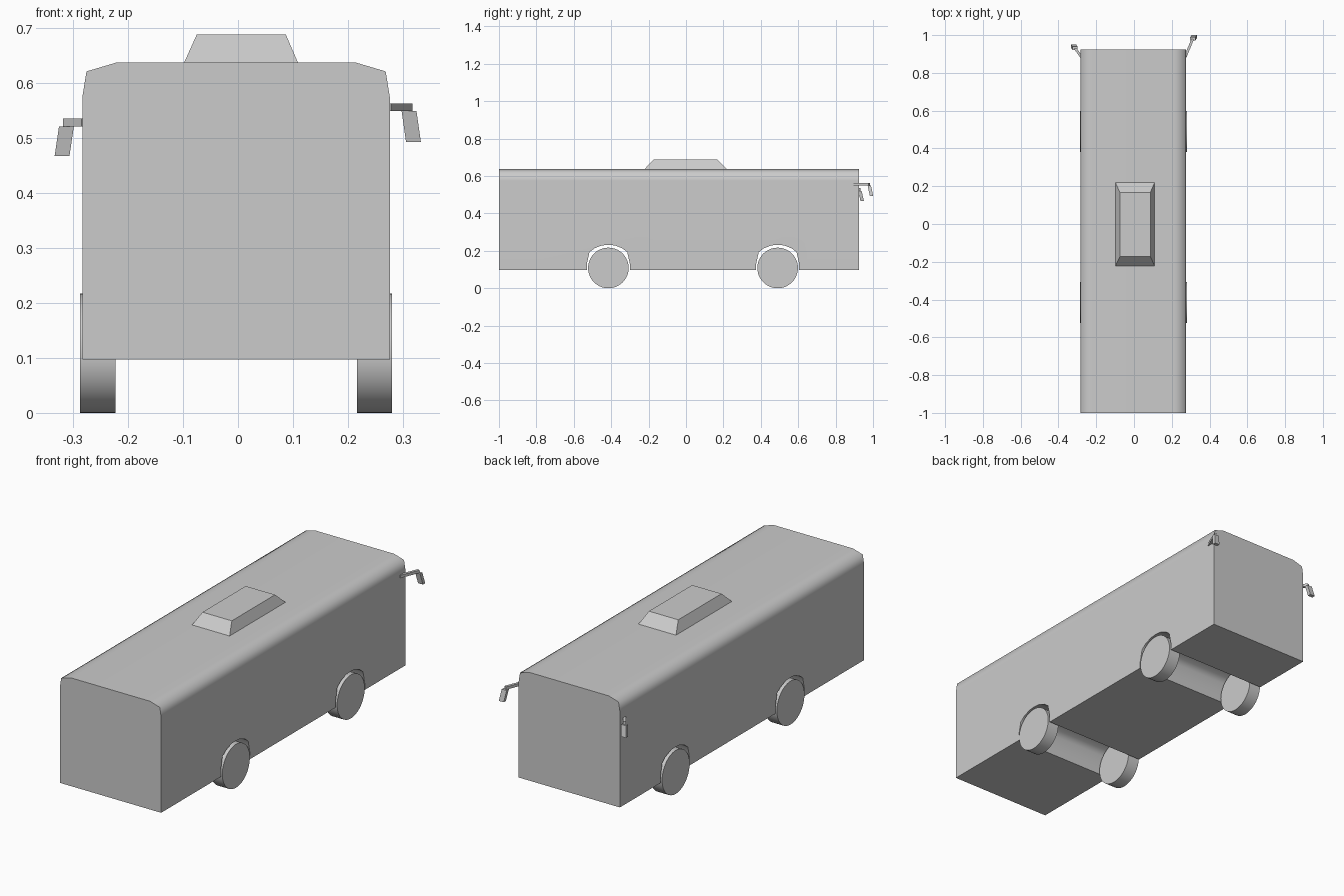
import bpy
import bmesh
from math import radians
from mathutils import Vector

if "Cube" in bpy.data.objects:
    bpy.data.objects.remove(bpy.data.objects["Cube"])

grey = bpy.data.materials.new("plain grey")
grey.use_nodes = True
colour = (0.6, 0.6, 0.6, 1)
grey.diffuse_color = colour
grey.node_tree.nodes["Principled BSDF"].inputs["Base Color"].default_value = colour


def loft(name, loops, smooth=None):
    """Solid skinned through equally long loops of points, capped at both ends."""
    bm = bmesh.new()
    rings = [[bm.verts.new(p) for p in loop] for loop in loops]
    for a, b in zip(rings, rings[1:]):
        for i in range(len(a)):
            j = (i + 1) % len(a)
            bm.faces.new((a[i], a[j], b[j], b[i]))
    bm.faces.new(rings[0])
    bm.faces.new(rings[-1])
    bmesh.ops.recalc_face_normals(bm, faces=bm.faces)
    mesh = bpy.data.meshes.new(name)
    bm.to_mesh(mesh)
    bm.free()
    obj = bpy.data.objects.new(name, mesh)
    bpy.context.collection.objects.link(obj)
    mesh.materials.append(grey)
    if smooth:
        activate(obj)
        bpy.ops.object.shade_smooth_by_angle(angle=radians(smooth))
    return obj


def activate(obj):
    bpy.ops.object.select_all(action='DESELECT')
    obj.select_set(True)
    bpy.context.view_layer.objects.active = obj


def rectangle(x0, x1, y0, y1, z):
    return [(x0, y0, z), (x1, y0, z), (x1, y1, z), (x0, y1, z)]


MID = -0.0035
AXLES = {"rear": -0.415, "front": 0.49}

# Body shell: chamfered cross-section drawn along the length
half = [(0.2795, 0.097), (0.2795, 0.575), (0.272, 0.621), (0.218, 0.637)]
section = half + [(-x, z) for x, z in reversed(half)]
body = loft("body", [[(x + MID, y, z) for x, z in section] for y in (-1, 0.925)])

# Wheel arches cut straight through the body
arch_half = [(0.115, 0.05), (0.115, 0.13), (0.101, 0.193), (0.075, 0.213), (0.035, 0.229)]
arch = arch_half + [(0, 0.232)] + [(-y, z) for y, z in reversed(arch_half)]
for end, centre in AXLES.items():
    cutter = loft(end + "_arch_cutter",
                  [[(x, y + centre, z) for y, z in arch] for x in (-0.5, 0.5)])
    cutter.hide_render = True
    cut = body.modifiers.new("arch", 'BOOLEAN')
    cut.operation = 'DIFFERENCE'
    cut.solver = 'EXACT'
    cut.object = cutter
    activate(body)
    bpy.ops.object.modifier_apply(modifier=cut.name)
    bpy.data.objects.remove(cutter)
activate(body)
bpy.ops.object.shade_smooth_by_angle(angle=radians(70))
weighted = body.modifiers.new("weighted normals", 'WEIGHTED_NORMAL')
weighted.keep_sharp = True

# Wheels
for end, centre in AXLES.items():
    for side, sign in (("left", 1), ("right", -1)):
        bpy.ops.mesh.primitive_cylinder_add(
            vertices=48, radius=0.1085, depth=0.064, rotation=(0, radians(90), 0),
            location=(MID + sign * 0.2515, centre, 0.1085))
        wheel = bpy.context.object
        wheel.name = f"{end}_{side}_wheel"
        wheel.data.materials.append(grey)
        bpy.ops.object.shade_smooth_by_angle(angle=radians(35))

# Roof pod with sloping sides
loft("roof_pod", [rectangle(-0.1, 0.11, -0.222, 0.219, 0.63),
                  rectangle(-0.098, 0.109, -0.222, 0.219, 0.637),
                  rectangle(-0.075, 0.087, -0.173, 0.168, 0.688)])


# Mirrors: a slim arm reaching forward with a tilted head hanging from it
def mirror(side, sign, root, tip, drop):
    root, tip = Vector(root), Vector(tip)
    across = Vector((0.006, -0.003 * sign, 0))
    up = Vector((0, 0, 0.007))
    loft(side + "_mirror_arm",
         [[p - across - up, p + across - up, p + across + up, p - across + up]
          for p in (root, tip)])
    foot = tip + Vector((sign * 0.008, 0.012, -drop))
    loft(side + "_mirror_head",
         [rectangle(p.x - 0.0135, p.x + 0.0135, p.y - 0.009, p.y + 0.009, p.z)
          for p in (tip - up, foot)])


mirror("left", 1, (0.272, 0.885, 0.556), (0.311, 0.98, 0.556), 0.063)
mirror("right", -1, (-0.279, 0.885, 0.528), (-0.312, 0.93, 0.528), 0.061)
